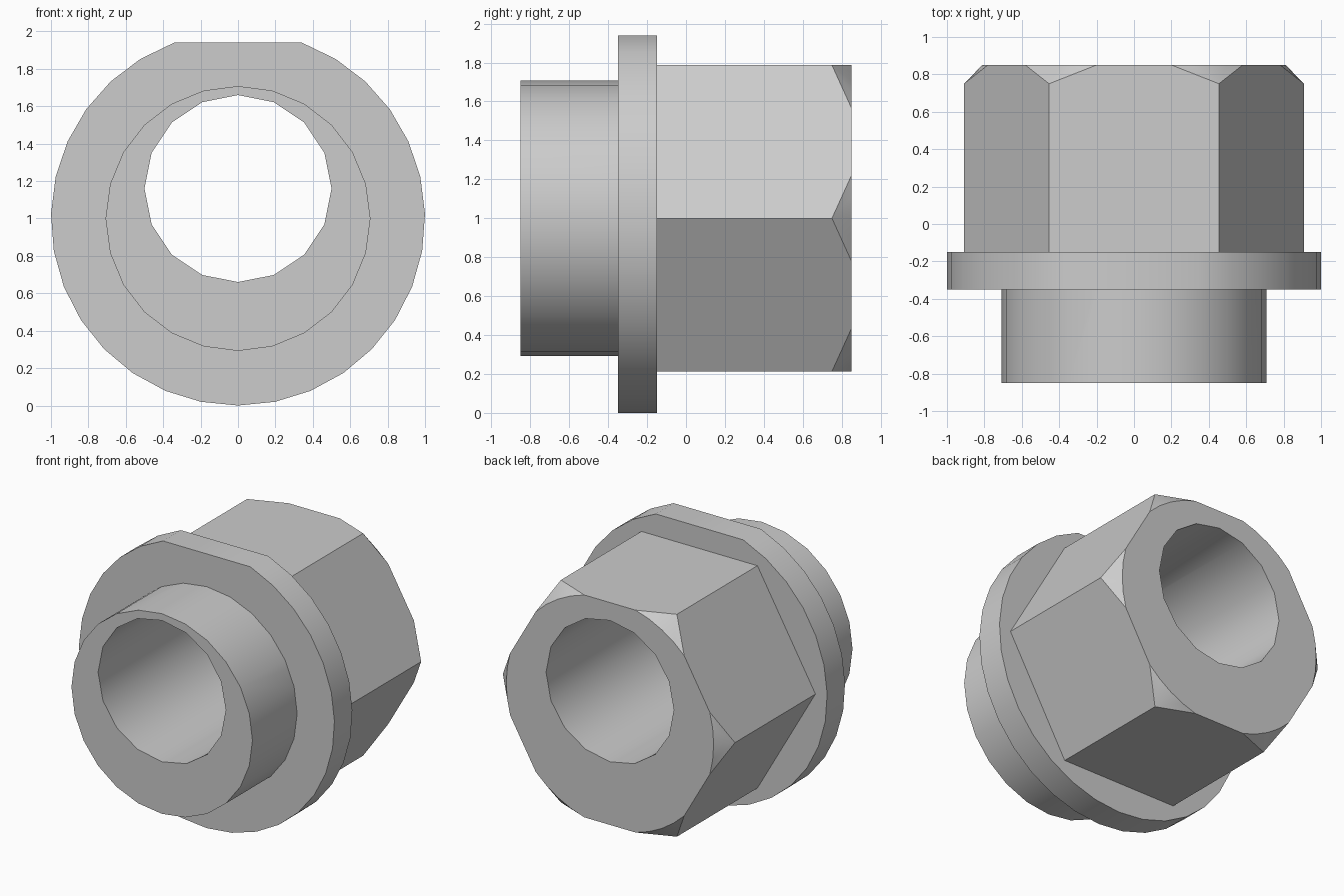
import bpy, bmesh, math

cube = bpy.data.objects.get("Cube")
if cube:
    bpy.data.objects.remove(cube, do_unlink=True)

grey = bpy.data.materials.new("plain grey")
grey.use_nodes = True
GREY = (0.604, 0.604, 0.604, 1.0)
grey.diffuse_color = GREY
grey.node_tree.nodes["Principled BSDF"].inputs["Base Color"].default_value = GREY

CZ = 1.0  # height of the main axis, which runs along y


def polar(r, deg, cz=CZ):
    """Point (x, z) at an angle measured clockwise from straight up."""
    a = math.radians(deg)
    return r * math.sin(a), cz + r * math.cos(a)


def circle(r, n, cz=CZ):
    return [polar(r, 360 * i / n, cz) for i in range(n)]


def finish(name, bm):
    bmesh.ops.recalc_face_normals(bm, faces=bm.faces[:])
    mesh = bpy.data.meshes.new(name)
    bm.to_mesh(mesh)
    bm.free()
    mesh.materials.append(grey)
    obj = bpy.data.objects.new(name, mesh)
    bpy.context.collection.objects.link(obj)
    return obj


def prism(name, profile, y0, y1):
    """Extrude a closed (x, z) profile along y."""
    bm = bmesh.new()
    a = [bm.verts.new((x, y0, z)) for x, z in profile]
    b = [bm.verts.new((x, y1, z)) for x, z in profile]
    bm.faces.new(a)
    bm.faces.new(b)
    for i in range(len(a)):
        j = (i + 1) % len(a)
        bm.faces.new((a[i], a[j], b[j], b[i]))
    return finish(name, bm)


def hex_head(name, radius, y0, y_corner, y1):
    """Hexagon with flats up and down and its six back corners chamfered."""
    bm = bmesh.new()
    flat = radius * math.cos(math.radians(30))
    half = 0.2  # half width of the uncut edge on each flat
    r_face = math.hypot(flat, half)
    spread = 30 - math.degrees(math.atan2(half, flat))
    front, corner, arcs = [], [], []
    for i in range(6):
        mid = 30 + 60 * i
        x, z = polar(radius, mid)
        front.append(bm.verts.new((x, y0, z)))
        corner.append(bm.verts.new((x, y_corner, z)))
        arc = []
        for k in range(-2, 3):
            px, pz = polar(r_face, mid + spread * k / 2)
            arc.append(bm.verts.new((px, y1, pz)))
        arcs.append(arc)
    bm.faces.new(front)
    bm.faces.new([v for arc in arcs for v in arc])
    for i in range(6):
        j = (i + 1) % 6
        bm.faces.new((front[i], front[j], corner[j],
                      arcs[j][0], arcs[i][-1], corner[i]))
        for p, q in zip(arcs[i], arcs[i][1:]):
            bm.faces.new((corner[i], p, q))
    return finish(name, bm)


# Flange: round disc with a flat cut across the top
STEPS = 28
rim = [polar(1.0, 20 + 320 * i / STEPS) for i in range(STEPS + 1)]
body = prism("flanged_bushing", rim, -0.35, -0.15)

# Sleeve and hex head reach into the flange so they fuse cleanly
sleeve = prism("sleeve", circle(0.708, 24), -0.85, -0.25)
head = hex_head("hex_head", 0.908, -0.25, 0.75, 0.85)

# Off-centre bore through the full length
bore = prism("bore_cutter", circle(0.5, 16, 1.16), -1.2, 1.2)
bore.hide_render = True

bpy.ops.object.select_all(action="DESELECT")
bpy.context.view_layer.objects.active = body
body.select_set(True)
for tool, operation in ((sleeve, "UNION"), (head, "UNION"), (bore, "DIFFERENCE")):
    mod = body.modifiers.new(tool.name, "BOOLEAN")
    mod.operation = operation
    mod.solver = "EXACT"
    mod.object = tool
    bpy.ops.object.modifier_apply(modifier=mod.name)
    bpy.data.objects.remove(tool, do_unlink=True)

# Round walls smooth, real edges sharp
bpy.ops.object.shade_smooth_by_angle(angle=math.radians(30))
